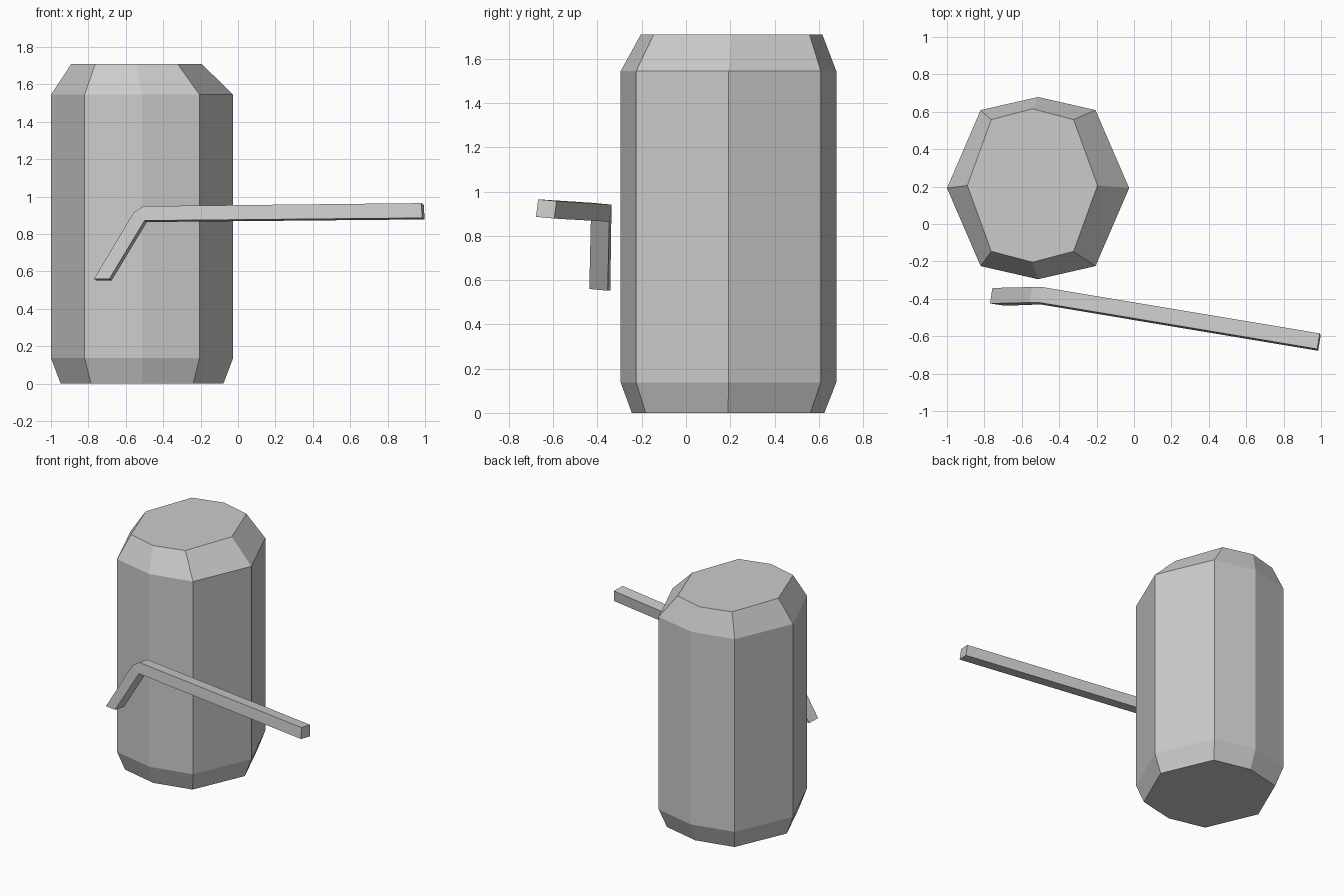
import bpy
from mathutils import Vector

default = bpy.data.objects.get("Cube")
if default:
    bpy.data.objects.remove(default, do_unlink=True)

grey = bpy.data.materials.new("plain grey")
grey.use_nodes = True
colour = (0.6, 0.6, 0.6, 1)
grey.diffuse_color = colour
grey.node_tree.nodes["Principled BSDF"].inputs["Base Color"].default_value = colour


def loft(name, rings):
    """Skin matching closed rings and cap both ends; faces stay flat."""
    n = len(rings[0])
    faces = [tuple(range(n))[::-1], tuple(range((len(rings) - 1) * n, len(rings) * n))]
    for r in range(len(rings) - 1):
        for i in range(n):
            j = (i + 1) % n
            faces.append((r * n + i, r * n + j, (r + 1) * n + j, (r + 1) * n + i))
    mesh = bpy.data.meshes.new(name)
    mesh.from_pydata([p for ring in rings for p in ring], [], faces)
    mesh.materials.append(grey)
    mesh.update()
    obj = bpy.data.objects.new(name, mesh)
    bpy.context.collection.objects.link(obj)
    return obj


def octagon(cx, cy, z, rx, ry, dx, dy):
    """Eight corners: side points at rx, ry and diagonal ones at dx, dy."""
    offsets = [(rx, 0), (dx, dy), (0, ry), (-dx, dy),
               (-rx, 0), (-dx, -dy), (0, -ry), (dx, -dy)]
    return [(cx + x, cy + y, z) for x, y in offsets]


# Barrel body with a chamfer at each end; the upper one leans slightly left
loft("barrel_body", [
    octagon(-0.513, 0.19, 0, 0.435, 0.435, 0.273, 0.372),
    octagon(-0.513, 0.192, 0.137, 0.487, 0.487, 0.307, 0.417),
    octagon(-0.513, 0.192, 1.545, 0.487, 0.487, 0.307, 0.417),
    octagon(-0.543, 0.206, 1.71, 0.348, 0.41, 0.22, 0.352),
])

# Bent handle: front outline pushed back by its depth
outline = [Vector(p) for p in (
    (0.98, -0.668, 0.965), (-0.505, -0.42, 0.949), (-0.558, -0.42, 0.915),
    (-0.77, -0.425, 0.56), (-0.688, -0.437, 0.56), (-0.5, -0.43, 0.872),
    (0.985, -0.678, 0.886))]
depth = Vector((0.013, 0.083, -0.008))
handle = loft("bent_handle", [outline, [p + depth for p in outline]])

# Turn the handle's faces outward and triangulate its concave caps
import bmesh
bm = bmesh.new()
bm.from_mesh(handle.data)
bmesh.ops.recalc_face_normals(bm, faces=bm.faces)
bmesh.ops.triangulate(bm, faces=[f for f in bm.faces if len(f.verts) > 4])
bm.to_mesh(handle.data)
bm.free()
